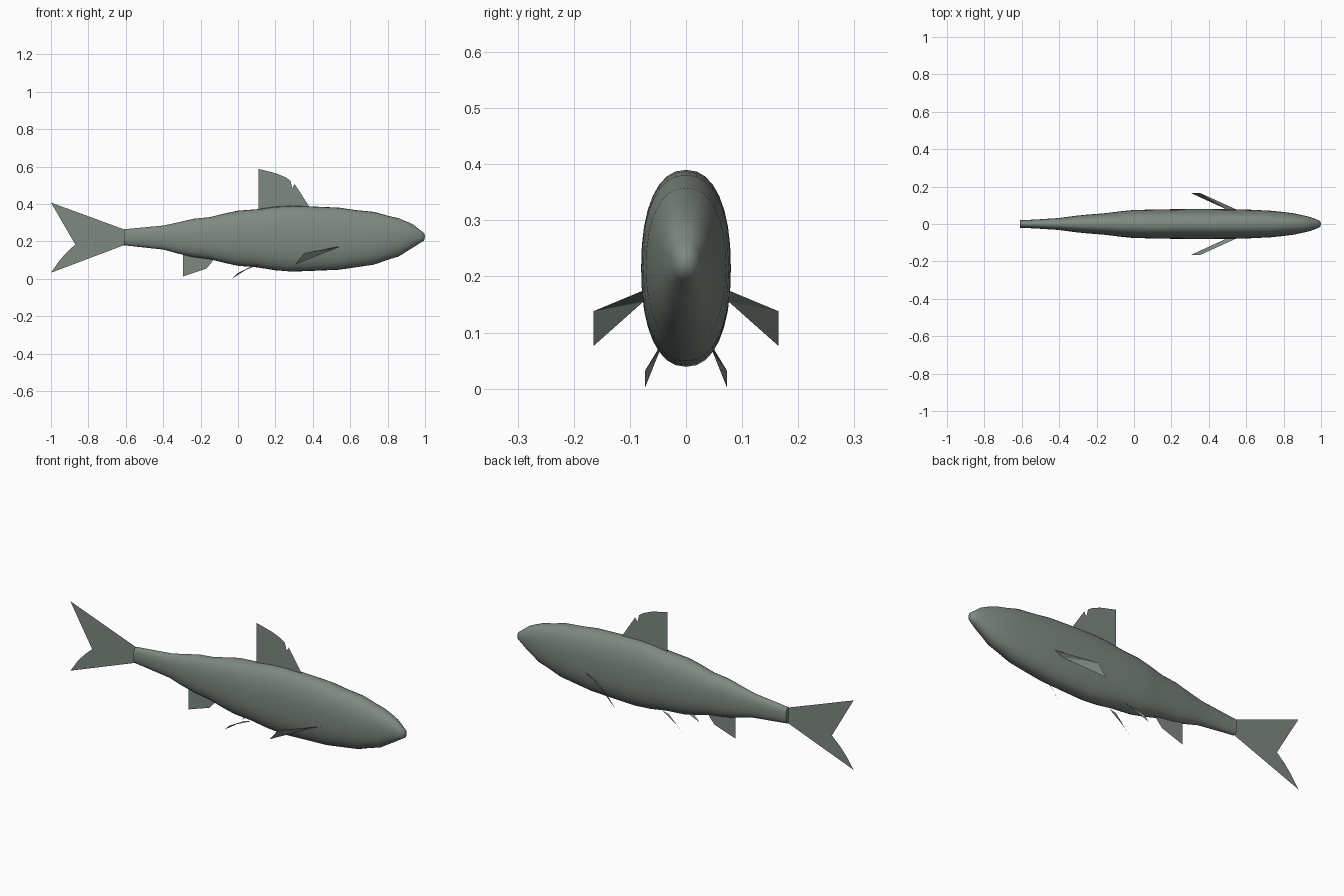
import bpy, bmesh, math

skin = bpy.data.materials.new("grey green skin")
skin.diffuse_color = (0.21, 0.25, 0.22, 1)


def make_object(name, bm):
    mesh = bpy.data.meshes.new(name)
    bm.to_mesh(mesh)
    bm.free()
    mesh.materials.append(skin)
    obj = bpy.data.objects.new(name, mesh)
    bpy.context.collection.objects.link(obj)
    return obj


def fin(name, points):
    bm = bmesh.new()
    bm.faces.new([bm.verts.new(p) for p in points])
    bmesh.ops.triangulate(bm, faces=bm.faces[:])
    return make_object(name, bm)


def flat_fin(name, outline):
    return fin(name, [(x, 0, z) for x, z in outline])


# Body: oval rings lofted along x (x, bottom z, top z, half width)
stations = [
    (-0.61, 0.18, 0.265, 0.021), (-0.54, 0.172, 0.272, 0.023),
    (-0.40, 0.157, 0.285, 0.032), (-0.32, 0.135, 0.302, 0.043),
    (-0.24, 0.117, 0.321, 0.051), (-0.15, 0.105, 0.33, 0.058),
    (-0.07, 0.085, 0.35, 0.068), (0.0, 0.07, 0.365, 0.075),
    (0.10, 0.062, 0.372, 0.077), (0.20, 0.046, 0.386, 0.079),
    (0.29, 0.039, 0.39, 0.08), (0.40, 0.043, 0.387, 0.08),
    (0.54, 0.049, 0.381, 0.079), (0.63, 0.062, 0.368, 0.076),
    (0.73, 0.077, 0.358, 0.071), (0.80, 0.102, 0.338, 0.064),
    (0.86, 0.12, 0.324, 0.056), (0.91, 0.152, 0.303, 0.045),
    (0.94, 0.17, 0.288, 0.038), (0.975, 0.193, 0.26, 0.025),
    (0.995, 0.205, 0.245, 0.016),
]
SIDES = 32


def soft(v):
    return math.copysign(abs(v) ** 0.88, v)


bm = bmesh.new()
rings = []
for x, low, high, half in stations:
    ring = []
    for i in range(SIDES):
        a = 2 * math.pi * i / SIDES
        ring.append(bm.verts.new((x, half * soft(math.cos(a)),
                                  (low + high) / 2 + (high - low) / 2 * soft(math.sin(a)))))
    rings.append(ring)
for r, s in zip(rings, rings[1:]):
    for i in range(SIDES):
        j = (i + 1) % SIDES
        bm.faces.new((r[i], r[j], s[j], s[i]))
bm.faces.new(rings[0])
# Rounded snout tip
tip = bm.verts.new((1.0, 0, 0.228))
for i in range(SIDES):
    bm.faces.new((rings[-1][i], rings[-1][(i + 1) % SIDES], tip))
bmesh.ops.recalc_face_normals(bm, faces=bm.faces[:])
body = make_object("body", bm)
bpy.context.view_layer.objects.active = body
body.select_set(True)
bpy.ops.object.shade_smooth_by_angle(angle=math.radians(50))

# Fins on the centre line
flat_fin("tail_fin", [
    (-0.61, 0.265), (-1.0, 0.408), (-0.97, 0.36), (-0.95, 0.343), (-0.90, 0.318),
    (-0.86, 0.297), (-0.90, 0.295), (-0.87, 0.27), (-0.83, 0.233), (-0.815, 0.21),
    (-0.825, 0.188), (-0.87, 0.184), (-0.915, 0.143), (-0.955, 0.098),
    (-1.0, 0.033), (-0.61, 0.18)])
flat_fin("dorsal_fin", [
    (0.11, 0.35), (0.11, 0.588), (0.205, 0.564), (0.255, 0.543), (0.28, 0.525),
    (0.29, 0.485), (0.303, 0.507), (0.34, 0.45), (0.38, 0.388), (0.38, 0.36)])
flat_fin("anal_fin", [
    (-0.295, 0.15), (-0.295, 0.013), (-0.17, 0.055), (-0.145, 0.083),
    (-0.13, 0.105), (-0.13, 0.13)])

# Paired fins
for side, s in (("left", 1), ("right", -1)):
    fin(side + "_pectoral_fin", [
        (0.55, 0.076 * s, 0.175), (0.355, 0.165 * s, 0.138),
        (0.305, 0.165 * s, 0.076), (0.50, 0.076 * s, 0.155)])
    fin(side + "_pelvic_fin", [
        (0.11, 0.047 * s, 0.075), (0.0, 0.073 * s, 0.032),
        (-0.03, 0.073 * s, 0.002), (0.07, 0.047 * s, 0.067)])
